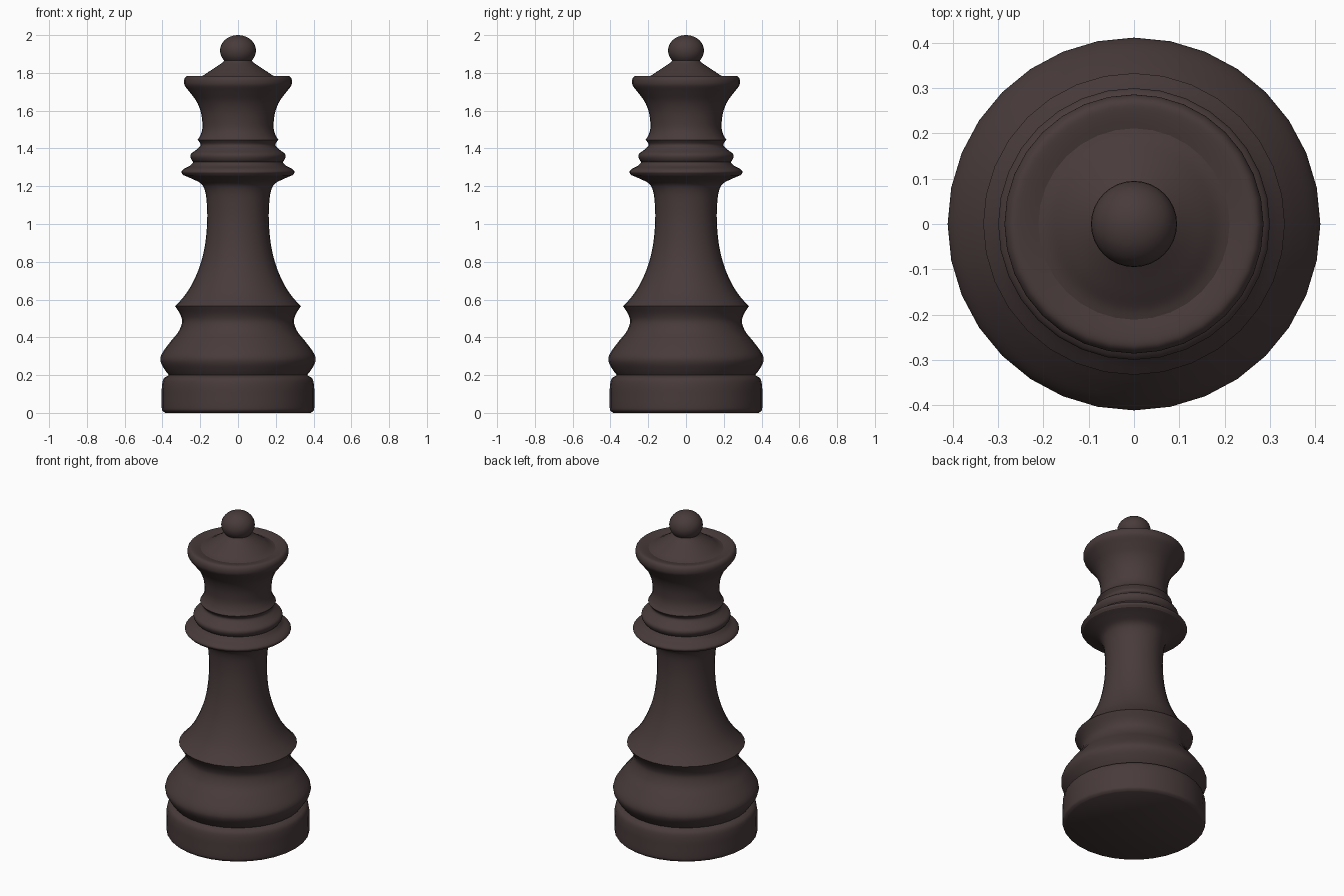
import bpy, bmesh, math
from mathutils import Vector

cube = bpy.data.objects.get("Cube")
if cube:
    bpy.data.objects.remove(cube, do_unlink=True)

SIDES = 32

# Dark stained wood
wood = bpy.data.materials.new("dark brown wood")
wood.use_nodes = True
colour = (0.065, 0.043, 0.043, 1)
wood.diffuse_color = colour
wood.node_tree.nodes["Principled BSDF"].inputs["Base Color"].default_value = colour


def smooth_path(points, steps=4):
    """Catmull-Rom curve through (radius, height) points."""
    p = [Vector(q) for q in points]
    p = [2 * p[0] - p[1]] + p + [2 * p[-1] - p[-2]]
    out = []
    for a, b, c, d in zip(p, p[1:], p[2:], p[3:]):
        for i in range(steps):
            t = i / steps
            out.append(0.5 * (2 * b + (c - a) * t + (2 * a - 5 * b + 4 * c - d) * t * t
                              + (3 * b - a - 3 * c + d) * t ** 3))
    return out + [p[-2]]


def turn(name, points, steps=4):
    """Lathe a closed, turned part from its profile."""
    bm = bmesh.new()
    rings = []
    for r, z in smooth_path(points, steps):
        rings.append([bm.verts.new((r * math.cos(a), r * math.sin(a), z))
                      for a in (2 * math.pi * k / SIDES for k in range(SIDES))])
    for low, high in zip(rings, rings[1:]):
        for k in range(SIDES):
            n = (k + 1) % SIDES
            bm.faces.new((low[k], low[n], high[n], high[k]))
    bm.faces.new(rings[0][::-1])
    bm.faces.new(rings[-1])
    finish(name, bm)


def finish(name, bm):
    mesh = bpy.data.meshes.new(name)
    bm.to_mesh(mesh)
    bm.free()
    mesh.materials.append(wood)
    obj = bpy.data.objects.new(name, mesh)
    bpy.context.collection.objects.link(obj)
    bpy.ops.object.select_all(action='DESELECT')
    obj.select_set(True)
    bpy.context.view_layer.objects.active = obj
    bpy.ops.object.shade_smooth_by_angle(angle=math.radians(40))


# Foot, with a rounded bottom edge
turn("foot", [(0.385, 0), (0.400, 0.012), (0.404, 0.03), (0.404, 0.09),
              (0.403, 0.14), (0.394, 0.18), (0.366, 0.20)], 3)
# Swelling lower body, up to the waist and the ring above it
turn("lower_body", [(0.366, 0.20), (0.385, 0.225), (0.406, 0.26), (0.411, 0.29),
                    (0.396, 0.325), (0.355, 0.38), (0.315, 0.43), (0.296, 0.48),
                    (0.305, 0.52), (0.333, 0.565)])
# Tapering stem
turn("stem", [(0.333, 0.565), (0.300, 0.60), (0.262, 0.65), (0.225, 0.72),
              (0.195, 0.80), (0.173, 0.90), (0.163, 1.02), (0.166, 1.12),
              (0.176, 1.18), (0.197, 1.215), (0.245, 1.24), (0.288, 1.258)])
# Collar rings
turn("wide_collar", [(0.288, 1.258), (0.300, 1.275), (0.286, 1.292),
                     (0.255, 1.308), (0.236, 1.328)])
turn("middle_collar", [(0.236, 1.328), (0.246, 1.340), (0.252, 1.358), (0.246, 1.374),
                       (0.222, 1.392), (0.202, 1.410), (0.199, 1.425), (0.214, 1.446)])
# Flared head with a rounded rim
turn("head", [(0.214, 1.446), (0.199, 1.470), (0.189, 1.505), (0.190, 1.55),
              (0.199, 1.60), (0.220, 1.65), (0.253, 1.695), (0.280, 1.73),
              (0.286, 1.752), (0.282, 1.772), (0.268, 1.784), (0.24, 1.782), (0.20, 1.772)])
# Domed cap
turn("cap", [(0.22, 1.772), (0.19, 1.783), (0.155, 1.806), (0.115, 1.832),
             (0.082, 1.855), (0.07, 1.87)])

# Finial ball
bm = bmesh.new()
bmesh.ops.create_uvsphere(bm, u_segments=SIDES, v_segments=20, radius=0.095)
bmesh.ops.scale(bm, vec=(1, 1, 0.86), verts=bm.verts)
bmesh.ops.translate(bm, vec=(0, 0, 1.9183), verts=bm.verts)
finish("finial_ball", bm)
